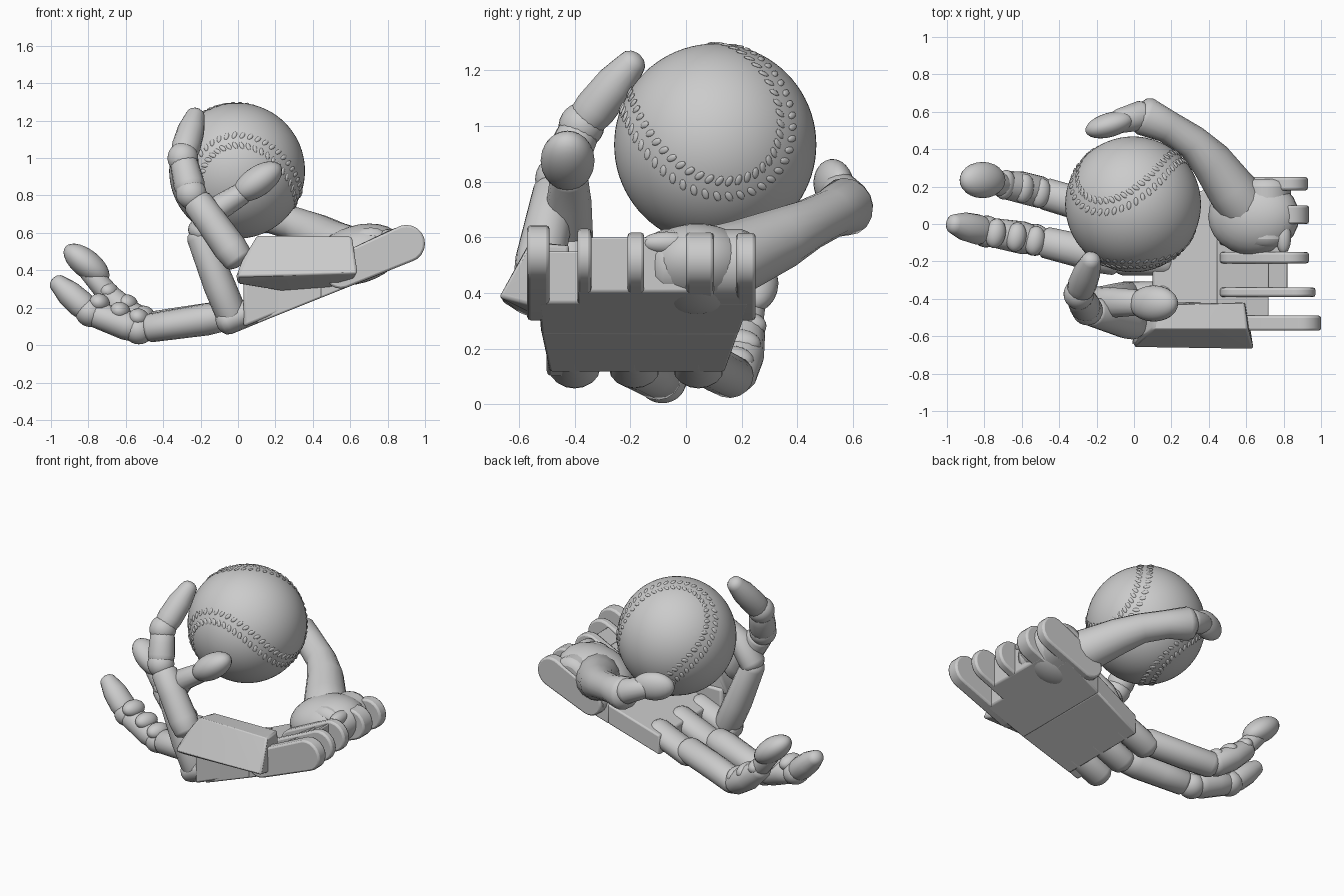
import bpy, bmesh
from math import sin, cos, pi, sqrt, radians
from mathutils import Vector, Matrix

cube = bpy.data.objects.get("Cube")
if cube:
    bpy.data.objects.remove(cube, do_unlink=True)

grey = bpy.data.materials.new("light grey")
grey.use_nodes = True
grey.diffuse_color = (0.6, 0.6, 0.6, 1)
grey.node_tree.nodes["Principled BSDF"].inputs["Base Color"].default_value = (0.6, 0.6, 0.6, 1)


def finish(name, bm, angle=35):
    bmesh.ops.recalc_face_normals(bm, faces=bm.faces[:])
    mesh = bpy.data.meshes.new(name)
    bm.to_mesh(mesh)
    bm.free()
    ob = bpy.data.objects.new(name, mesh)
    bpy.context.collection.objects.link(ob)
    mesh.materials.append(grey)
    bpy.ops.object.select_all(action='DESELECT')
    bpy.context.view_layer.objects.active = ob
    ob.select_set(True)
    bpy.ops.object.shade_smooth_by_angle(angle=radians(angle))
    return ob


def loft(name, path, ref=(0, 1, 0), wide=1.0, dome=0.7, sides=16):
    """Round limb through (x, y, z, radius) stations with domed ends."""
    pts = [Vector(p[:3]) for p in path]
    rad = [p[3] for p in path]
    first = (pts[1] - pts[0]).normalized()
    last = (pts[-1] - pts[-2]).normalized()
    steps = [radians(a) for a in (78, 55, 28)]
    rings = [(pts[0] - first * rad[0] * dome * sin(a), rad[0] * cos(a), first) for a in steps]
    for i, p in enumerate(pts):
        d = (pts[min(i + 1, len(pts) - 1)] - pts[max(i - 1, 0)]).normalized()
        rings.append((p, rad[i], d))
    rings += [(pts[-1] + last * rad[-1] * dome * sin(a), rad[-1] * cos(a), last)
              for a in reversed(steps)]
    bm = bmesh.new()
    loops = []
    for p, r, d in rings:
        side = (Vector(ref) - d * d.dot(Vector(ref))).normalized()
        up = d.cross(side)
        loops.append([bm.verts.new(p + side * r * wide * cos(2 * pi * k / sides)
                                   + up * r * sin(2 * pi * k / sides)) for k in range(sides)])
    for a, b in zip(loops, loops[1:]):
        for k in range(sides):
            j = (k + 1) % sides
            bm.faces.new((a[k], a[j], b[j], b[k]))
    bm.faces.new(loops[0])
    bm.faces.new(loops[-1])
    return finish(name, bm)


def ellipsoid(name, centre, axis, size):
    """Egg shape; size is (along axis, sideways, thickness)."""
    d = Vector(axis).normalized()
    side = (Vector((0, 1, 0)) - d * d.y).normalized()
    frame = Matrix((d, side, d.cross(side))).transposed().to_4x4()
    bm = bmesh.new()
    bmesh.ops.create_uvsphere(bm, u_segments=24, v_segments=14, radius=1,
        matrix=Matrix.Translation(centre) @ frame @ Matrix.Diagonal((*size, 1)))
    return finish(name, bm)


def hull(name, points, bevel=0.015):
    bm = bmesh.new()
    for p in points:
        bm.verts.new(p)
    bmesh.ops.convex_hull(bm, input=bm.verts[:])
    bmesh.ops.dissolve_limit(bm, angle_limit=0.03, verts=bm.verts[:], edges=bm.edges[:])
    ob = finish(name, bm)
    mod = ob.modifiers.new("soft edges", 'BEVEL')
    mod.width = bevel
    mod.segments = 2
    return ob


def under(x):
    """Height of the sloping underside of the palm."""
    return 0.075 + 0.4 * x


def plate(name, *sections):
    """Slab on the palm underside through (x, y0, y1, thickness) sections."""
    return hull(name, [(x, y, under(x) + h) for x, y0, y1, thick in sections
                       for y in (y0, y1) for h in (0, thick)], 0.01)


def bar(name, x0, r0, x1, r1, y0, y1, bevel=0.012):
    """Round-ended link lying flush on the palm underside, extruded across y."""
    pts = []
    for x, r in ((x0, r0), (x1, r1)):
        for k in range(20):
            t = 2 * pi * k / 20
            pts += [(x + r * cos(t), y, under(x) + r * (1.077 + sin(t))) for y in (y0, y1)]
    return hull(name, pts, bevel)


# Palm: a plate rising from the knuckles to the wrist, with a stepped wrist edge
plate("palm", (0.1, -0.49, 0.14, 0.13), (0.45, -0.52, 0.19, 0.13))
plate("wrist_block", (0.44, -0.52, 0.19, 0.13), (0.72, -0.53, 0.23, 0.19))
plate("wrist_middle", (0.6, -0.39, 0.1, 0.15), (0.82, -0.39, 0.1, 0.2))

# Knuckle tongues at the front, bearing lugs at the wrist
for i, y in enumerate((-0.4, -0.185, 0.045)):
    loft(f"knuckle_tongue_{i}", [(-0.06, y, under(-0.06) + 0.076, 0.073),
                                 (0.18, y, under(0.18) + 0.079, 0.073)], wide=1.25, dome=0.8)
for i, (y0, y1, x) in enumerate(((-0.57, -0.49, 0.9), (-0.39, -0.34, 0.87), (-0.21, -0.15, 0.835),
                                 (0.0, 0.1, 0.835), (0.18, 0.25, 0.83))):
    bar(f"wrist_lug_{i}", 0.55, 0.09, x, 0.1, y0, y1)
bar("thumb_mount", 0.55, 0.1, 0.71, 0.13, -0.12, 0.24, 0.04)
ellipsoid("wrist_pin", (0.8, -0.07, 0.58), (0, 1, 0.01), (0.09, 0.04, 0.04))

# Outer hand bone carrying the little finger, joined to the palm by a wall
hull("little_finger_bone", [
    (-0.01, -0.66, 0.37), (0.64, -0.67, 0.385), (0.61, -0.56, 0.58), (0.1, -0.56, 0.585),
    (0.02, -0.6, 0.45), (0.0, -0.44, 0.33), (0.12, -0.43, 0.57), (0.59, -0.42, 0.57),
    (0.4, -0.42, 0.26), (0.6, -0.42, 0.32), (0.0, -0.6, 0.33)])
hull("palm_wall", [(x, y, z) for x in (0.03, 0.45) for y in (-0.5, -0.42)
                   for z in (under(x) + 0.01, 0.36)])


# Fingers: tapered bones, slim joints and a fingertip
def finger(name, joints, radius, wide=1.1):
    j = [Vector(p) for p in joints]
    for i, (a, b) in enumerate(zip(j, j[1:])):
        r0, r1 = radius * (1.04 - 0.07 * i), radius * (0.98 - 0.07 * i)
        s, e = a.lerp(b, 0.1), a.lerp(b, 0.88)
        tip = i == 2
        loft(f"{name}_bone_{i}", [(*s, r0 * 0.92), (*a.lerp(b, 0.25), r0),
             (*a.lerp(b, 0.6), r1), (*e, r1 * (0.72 if tip else 0.95))],
             wide=wide, dome=0.8 if tip else 0.4)
        if i:
            ellipsoid(f"{name}_joint_{i}", a, b - j[i - 1], (radius, radius * wide * 0.95, radius * 0.95))


finger("little", [(0.03, -0.545, 0.42), (-0.25, -0.46, 0.81), (-0.295, -0.375, 1.0),
                  (-0.22, -0.17, 1.255)], 0.086, 1.0)
finger("middle", [(-0.05, -0.2, 0.155), (-0.53, -0.085, 0.082), (-0.79, -0.04, 0.175),
                  (-0.985, 0.005, 0.35)], 0.082)
loft("ring_bone_0", [(-0.035, -0.4, 0.165, 0.085), (-0.1, -0.41, 0.32, 0.085),
                     (-0.2, -0.42, 0.58, 0.075)], wide=1.1)
loft("ring_bone_1", [(-0.2, -0.42, 0.6, 0.075), (-0.11, -0.42, 0.73, 0.07),
                     (0.02, -0.42, 0.81, 0.06)], wide=1.15)
ellipsoid("ring_tip", (0.105, -0.425, 0.875), (0.8, 0, 0.55), (0.15, 0.097, 0.08))
loft("index_bone_0", [(-0.06, 0.05, 0.16, 0.08), (-0.3, 0.11, 0.125, 0.08),
                      (-0.47, 0.16, 0.1, 0.078)], wide=1.1)
loft("index_bone_1", [(-0.5, 0.17, 0.11, 0.078), (-0.6, 0.195, 0.175, 0.078),
                      (-0.7, 0.21, 0.265, 0.068)], wide=1.1)
loft("index_bone_2", [(-0.7, 0.21, 0.28, 0.06), (-0.8, 0.23, 0.4, 0.055)], wide=1.1)
ellipsoid("index_tip", (-0.81, 0.235, 0.435), (-0.78, 0, 0.62), (0.145, 0.097, 0.075))

# Stepped pads inside the two open fingers
for name, pads in (("middle", ((-0.53, -0.09, 0.145), (-0.63, -0.07, 0.18), (-0.74, -0.05, 0.225))),
                   ("index", ((-0.5, 0.165, 0.16), (-0.59, 0.19, 0.22), (-0.69, 0.21, 0.285)))):
    for i, p in enumerate(pads):
        ellipsoid(f"{name}_pad_{i}", p, (-0.9, 0.2, 0.35), (0.055, 0.08, 0.05))

# Thumb with its rounded base
ellipsoid("thumb_base", (0.64, 0.04, 0.485), (1, 0, 0.3), (0.25, 0.21, 0.155))
loft("thumb_lower", [(0.62, 0.06, 0.48, 0.15), (0.51, 0.2, 0.535, 0.13), (0.41, 0.34, 0.595, 0.112),
                     (0.31, 0.44, 0.645, 0.092), (0.18, 0.52, 0.685, 0.088),
                     (0.06, 0.575, 0.71, 0.105)], ref=(0, 0, 1), dome=0.6)
loft("thumb_upper", [(0.04, 0.58, 0.73, 0.08), (-0.08, 0.55, 0.775, 0.065)], ref=(0, 0, 1))
ellipsoid("thumb_tip", (-0.13, 0.53, 0.79), (-0.95, -0.27, 0.1), (0.135, 0.065, 0.09))

# Ball
CENTRE, R = Vector((-0.005, 0.105, 0.932)), 0.363
bm = bmesh.new()
bmesh.ops.create_uvsphere(bm, u_segments=64, v_segments=40, radius=R,
                          matrix=Matrix.Translation(CENTRE))
finish("ball", bm)

# Ball seam: two rows of raised stitches along one closed curve
T = Vector((0.84, 0.41, -0.36)).normalized()
N = Vector((0.29, -0.43, 0.86))
E = (N - T * N.dot(T)).normalized()
M = T * cos(pi / 3) + E * sin(pi / 3)
W = T * cos(5 * pi / 6) + E * sin(5 * pi / 6)
P = W.cross(M)
X, Y = (M + P) / sqrt(2), (P - M) / sqrt(2)


def seam(t):
    a, b = 0.75, 0.25
    return (X * (a * cos(t) + b * cos(3 * t)) + Y * (a * sin(t) - b * sin(3 * t))
            + W * (2 * sqrt(a * b) * sin(2 * t))).normalized()


bm = bmesh.new()
COUNT = 90
for k in range(COUNT):
    t = 2 * pi * k / COUNT
    out = seam(t)
    along = (seam(t + 0.01) - seam(t - 0.01)).normalized()
    across = out.cross(along)
    for s in (-1, 1):
        d = (across + along * 0.5 * s).normalized()
        frame = Matrix((d, out.cross(d), out)).transposed().to_4x4()
        p = CENTRE + (out + across * 0.085 * s).normalized() * R
        bmesh.ops.create_icosphere(bm, subdivisions=2, radius=1,
            matrix=Matrix.Translation(p) @ frame @ Matrix.Diagonal((0.022, 0.012, 0.006, 1)))
finish("ball_stitches", bm)
